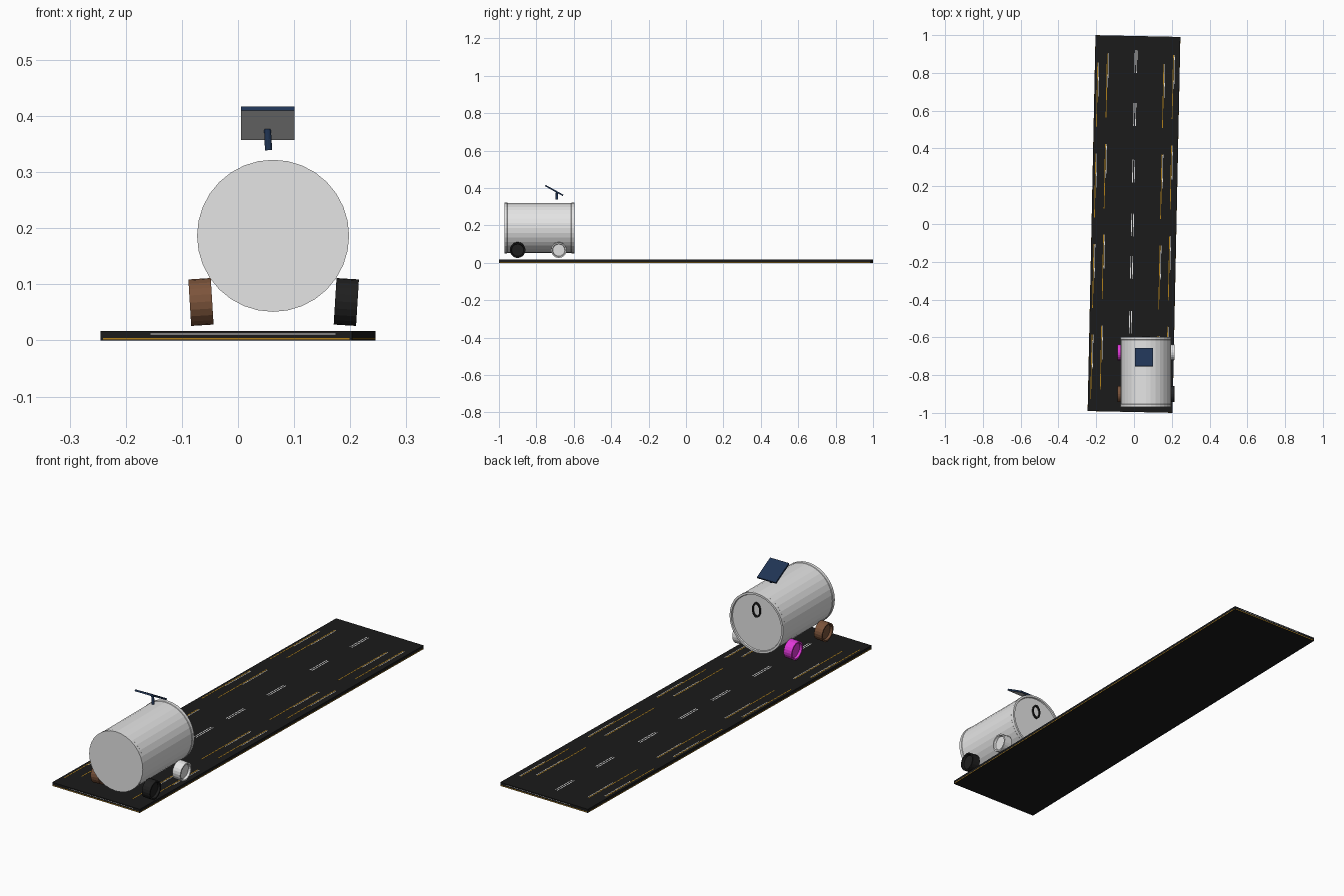
import bpy, bmesh, math
from mathutils import Matrix

if "Cube" in bpy.data.objects:
    bpy.data.objects.remove(bpy.data.objects["Cube"])


def mat(name, r, g, b):
    m = bpy.data.materials.new(name)
    m.diffuse_color = (r, g, b, 1)
    m.use_nodes = True
    m.node_tree.nodes["Principled BSDF"].inputs["Base Color"].default_value = m.diffuse_color
    return m


ROAD = mat("asphalt", 0.0105, 0.0105, 0.0105)
BLACK = mat("black", 0.014, 0.014, 0.014)
METAL = mat("light_metal", 0.78, 0.78, 0.78)
WHITE = mat("white", 0.78, 0.78, 0.78)
BROWN = mat("brown", 0.20, 0.088, 0.043)
PINK = mat("magenta", 0.75, 0.04, 0.70)
BLUE = mat("panel_blue", 0.014, 0.034, 0.088)
ORANGE = mat("orange", 0.45, 0.22, 0.01)


def finish(name, bm, mats, matrix=Matrix()):
    bmesh.ops.recalc_face_normals(bm, faces=bm.faces)
    me = bpy.data.meshes.new(name)
    bm.to_mesh(me)
    bm.free()
    for m in mats:
        me.materials.append(m)
    ob = bpy.data.objects.new(name, me)
    ob.matrix_world = matrix
    bpy.context.collection.objects.link(ob)
    return ob


def add_box(bm, centre, size):
    bmesh.ops.create_cube(bm, size=1, matrix=Matrix.Translation(centre) @ Matrix.Diagonal((*size, 1)))


def lathe(name, profile, axis, seg, mats, matrix):
    """Spin (position, radius) points round the x or y axis."""
    bm = bmesh.new()
    rings = []
    for t, r in profile:
        ring = []
        for i in range(1 if r == 0 else seg):
            a = 2 * math.pi * i / seg
            c, s = r * math.cos(a), r * math.sin(a)
            ring.append(bm.verts.new((t, c, s) if axis == "x" else (c, t, s)))
        rings.append(ring)
    for p, q in zip(rings, rings[1:]):
        for i in range(seg):
            j = (i + 1) % seg
            if len(p) == 1:
                bm.faces.new((p[0], q[i], q[j]))
            elif len(q) == 1:
                bm.faces.new((p[i], p[j], q[0]))
            else:
                bm.faces.new((p[i], p[j], q[j], q[i]))
    bmesh.ops.remove_doubles(bm, verts=bm.verts, dist=1e-6)
    return finish(name, bm, mats, matrix)


# Road slab, turned slightly
TURN = Matrix.Rotation(math.radians(-1.2), 4, "Z")
TOP = 0.0165
bm = bmesh.new()
add_box(bm, (0, 0, TOP / 2), (0.449, 1.99, TOP))
finish("road", bm, [ROAD], TURN)

# Centre dashes: pairs of thin lines
bm = bmesh.new()
for y in (0.86, 0.58, 0.28, -0.005, -0.23, -0.52, -0.80):
    for dx in (-0.005, 0.005):
        add_box(bm, (-0.008 + dx, y, TOP), (0.004, 0.12, 0.0006))
finish("centre_dashes", bm, [WHITE], TURN)

# Edge lines: orange pieces with shorter white ones beside them
orange, white = bmesh.new(), bmesh.new()
for n, x in enumerate((-0.21, -0.16, 0.14, 0.19)):
    for k in range(4):
        y = -0.76 + k * 0.48 + 0.05 * (n % 2)
        add_box(orange, (x, y, TOP), (0.004, 0.34, 0.0006))
        add_box(white, (x + 0.006, y + 0.08, TOP), (0.003, 0.18, 0.0006))
# Thin trim lines on the slab's edges
for s in (-1, 1):
    add_box(orange, (s * 0.2243, 0, 0.003), (0.001, 1.98, 0.003))
    add_box(orange, (0, s * 0.9948, 0.003), (0.44, 0.001, 0.003))
    add_box(white, (0.03, s * 0.9948, 0.0115), (0.33, 0.001, 0.0012))
finish("orange_lines", orange, [ORANGE], TURN)
finish("white_edge_lines", white, [WHITE], TURN)

# Barrel body with raised rims and a recessed rear lid
CX, CZ, R = 0.0625, 0.1865, 0.1355
body = [(-0.97, 0), (-0.97, R), (-0.956, R), (-0.954, R - 0.0015),
        (-0.614, R - 0.0015), (-0.612, R), (-0.597, R), (-0.597, R - 0.009),
        (-0.603, R - 0.011), (-0.603, 0)]
lathe("barrel_body", body, "y", 32, [METAL], Matrix.Translation((CX, 0, CZ)))

# Oval ring on the rear lid
ring = [(-0.004, 0.76), (-0.004, 1.0), (0.005, 1.0), (0.005, 0.76), (-0.004, 0.76)]
lathe("rear_oval_ring", ring, "y", 24, [BLACK],
      Matrix.Translation((CX + 0.001, -0.601, 0.245)) @ Matrix.Diagonal((0.021, 1, 0.034, 1)))

# Wheels: rings with a recessed web, each a different colour
wheel = [(-0.010, 0), (-0.010, 0.032), (-0.020, 0.035), (-0.020, 0.0415),
         (0.020, 0.0415), (0.020, 0.035), (0.010, 0.032), (0.010, 0)]
for name, side, y, m in (("front_left_wheel", -1, -0.90, BROWN),
                         ("front_right_wheel", 1, -0.90, BLACK),
                         ("back_left_wheel", -1, -0.68, PINK),
                         ("back_right_wheel", 1, -0.68, WHITE)):
    place = Matrix.Translation((0.0635 + side * 0.1295, y, 0.0685))
    lathe(name, wheel, "x", 20, [m], place @ Matrix.Rotation(math.radians(3.5 * side), 4, "Y"))

# Tilted solar panel with a light underside
bm = bmesh.new()
add_box(bm, (0, 0, 0), (0.095, 0.109, 0.008))
bm.normal_update()
for f in bm.faces:
    f.material_index = 1 if f.normal.z < -0.5 else 0
finish("solar_panel", bm, [BLUE, METAL],
       Matrix.Translation((0.053, -0.705, 0.387)) @ Matrix.Rotation(math.radians(-29), 4, "X"))

# Panel post
bm = bmesh.new()
bmesh.ops.create_cone(bm, cap_ends=True, segments=12, radius1=0.0065, radius2=0.006, depth=0.038)
finish("panel_post", bm, [BLUE],
       Matrix.Translation((0.0535, -0.691, 0.358)) @ Matrix.Rotation(math.radians(-3), 4, "Y"))
